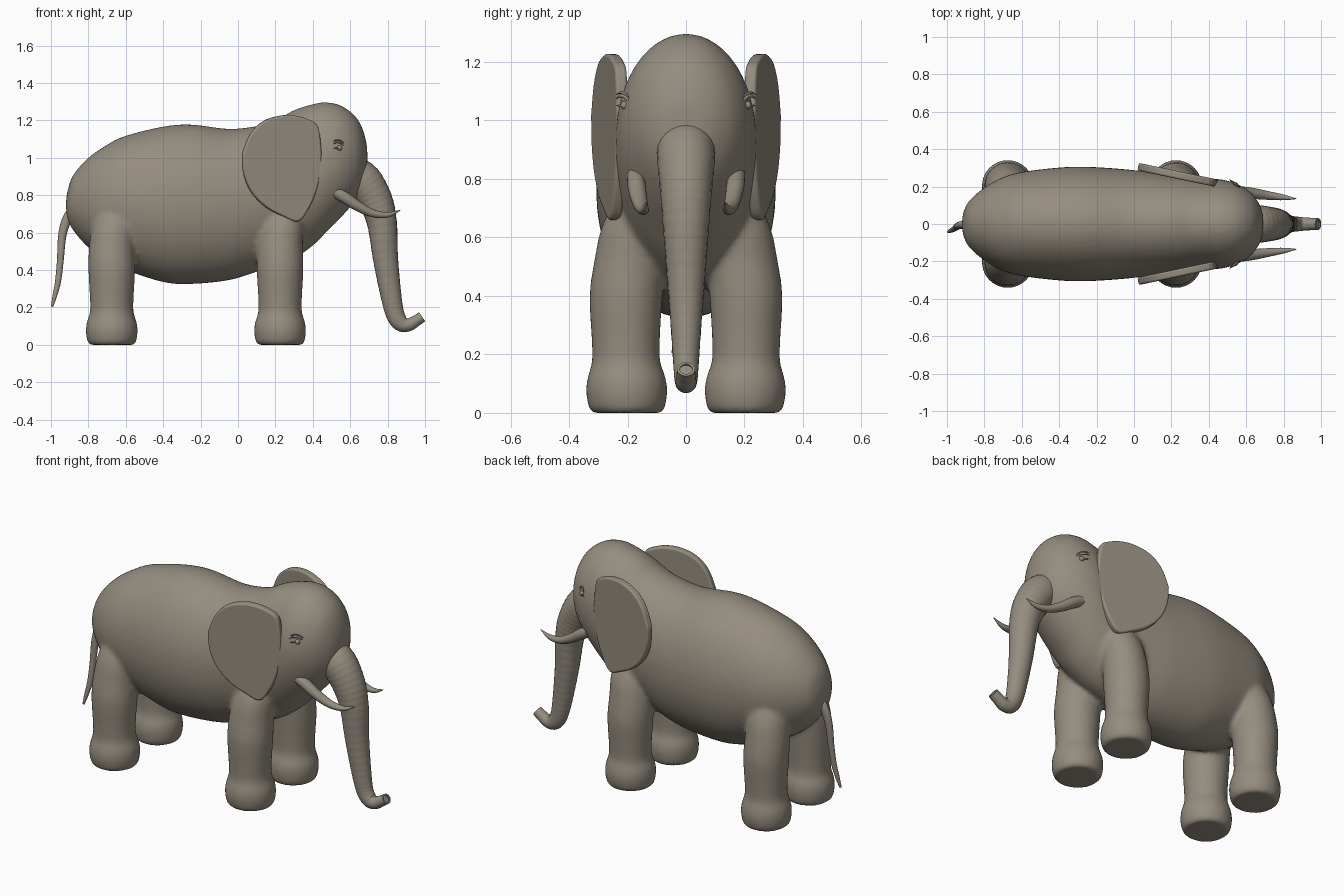
import bpy, bmesh, math
from mathutils import Vector

cube = bpy.data.objects.get("Cube")
if cube:
    bpy.data.objects.remove(cube, do_unlink=True)

skin = bpy.data.materials.new("grey brown skin")
skin.use_nodes = True
SKIN = (0.30, 0.265, 0.212, 1)
skin.diffuse_color = SKIN
skin.node_tree.nodes["Principled BSDF"].inputs["Base Color"].default_value = SKIN


def finish(name, bm, angle=50):
    bmesh.ops.recalc_face_normals(bm, faces=bm.faces)
    mesh = bpy.data.meshes.new(name)
    bm.to_mesh(mesh)
    bm.free()
    mesh.materials.append(skin)
    ob = bpy.data.objects.new(name, mesh)
    bpy.context.collection.objects.link(ob)
    bpy.ops.object.select_all(action="DESELECT")
    ob.select_set(True)
    bpy.context.view_layer.objects.active = ob
    bpy.ops.object.shade_smooth_by_angle(angle=math.radians(angle))
    return ob


def smooth_path(rows, steps):
    """Catmull-Rom resampling of station rows."""
    rows = [Vector(r) for r in rows]
    out = []
    for i in range(len(rows) - 1):
        a, b = rows[max(i - 1, 0)], rows[i]
        c, d = rows[i + 1], rows[min(i + 2, len(rows) - 1)]
        for s in range(steps):
            t = s / steps
            out.append(0.5 * (2 * b + (c - a) * t + (2 * a - 5 * b + 4 * c - d) * t * t
                              + (3 * b - a - 3 * c + d) * t ** 3))
    return out + [rows[-1]]


def sweep(bm, rows, axis=None, sides=32, steps=5, bore=0):
    """Elliptical tube through rows of x, y, z, side radius, other radius."""
    path = smooth_path(rows, steps)
    spots = [Vector(p[:3]) for p in path]
    rings = []

    def ring(i, scale=1.0):
        tangent = spots[min(i + 1, len(spots) - 1)] - spots[max(i - 1, 0)]
        along = Vector(axis) if axis else tangent.normalized()
        other = along.cross(Vector((0, 1, 0))).normalized()
        side = other.cross(along)
        ra, rb = max(path[i][3], 0.001) * scale, max(path[i][4], 0.001) * scale
        turn = [2 * math.pi * k / sides for k in range(sides)]
        rings.append([bm.verts.new(spots[i] + side * ra * math.cos(t) + other * rb * math.sin(t))
                      for t in turn])

    for i in range(len(path)):
        ring(i)
    if bore:  # fold the wall back inside for an open end
        ring(len(path) - 1, bore)
        ring(len(path) - 5, bore)
    for lo, hi in zip(rings, rings[1:]):
        for k in range(sides):
            n = (k + 1) % sides
            bm.faces.new((lo[k], lo[n], hi[n], hi[k]))
    bm.faces.new(rings[0])
    bm.faces.new(rings[-1])


# Torso and head: x, underside, topline, half width
torso = [(-.92, .73, .77, .015), (-.91, .67, .83, .07), (-.88, .61, .91, .125), (-.8, .52, 1.0, .195),
         (-.7, .45, 1.07, .25), (-.6, .40, 1.118, .278), (-.4, .335, 1.167, .302), (-.25, .325, 1.178, .306),
         (-.05, .345, 1.155, .293), (.1, .39, 1.17, .275), (.2, .42, 1.2, .262), (.3, .46, 1.255, .25),
         (.4, .53, 1.287, .242), (.47, .6, 1.297, .238), (.55, .68, 1.28, .215), (.62, .76, 1.23, .172),
         (.66, .82, 1.17, .125), (.685, .89, 1.09, .07), (.692, .97, 1.03, .015)]
bm = bmesh.new()
sweep(bm, [(x, 0, (lo + hi) / 2, w, (hi - lo) / 2) for x, lo, hi, w in torso], (1, 0, 0), 48)

# Legs: height, y centre, radius, forward offset
leg = [(0, .202, .118, 0), (.015, .202, .13, 0), (.07, .203, .139, 0), (.12, .203, .134, 0),
       (.175, .205, .117, 0), (.25, .206, .117, 0), (.4, .205, .125, 0), (.52, .192, .122, 0),
       (.64, .172, .115, .01), (.74, .14, .09, .02), (.8, .1, .05, .03)]
for x0 in (.225, -.675):
    for s in (-1, 1):
        sweep(bm, [(x0 + dx, s * y, z, r, r) for z, y, r, dx in leg], (0, 0, 1))
body = finish("body_and_legs", bm)
remesh = body.modifiers.new("blend", "REMESH")
remesh.mode = "VOXEL"
remesh.voxel_size = 0.013
remesh.use_smooth_shade = True
relax = body.modifiers.new("relax", "SMOOTH")
relax.factor = 0.5
relax.iterations = 8

# Trunk with fine wrinkles and an open tip
trunk = [(.6, 0, .93, .095, .09), (.67, 0, .875, .1, .1), (.735, 0, .77, .09, .092), (.77, 0, .65, .08, .08),
         (.788, 0, .47, .066, .068), (.812, 0, .3, .053, .058), (.838, 0, .17, .044, .05),
         (.87, 0, .117, .04, .045), (.91, 0, .107, .036, .036), (.95, 0, .127, .033, .031),
         (.985, 0, .15, .031, .029)]
dense = smooth_path(trunk, 8)
rows = [(*p[:3], p[3] * (1 - .012 * (i % 2)), p[4] * (1 - .012 * (i % 2))) for i, p in enumerate(dense)]
bm = bmesh.new()
sweep(bm, rows, None, 24, 2, .7)
finish("trunk", bm)

# Tail
tail = [(-.87, 0, .74, .02, .025), (-.915, -.004, .67, .021, .026), (-.94, -.01, .58, .019, .022),
        (-.95, -.018, .45, .016, .018), (-.962, -.027, .34, .014, .016), (-.98, -.036, .26, .011, .012),
        (-.994, -.043, .205, .006, .006)]
bm = bmesh.new()
sweep(bm, tail, None, 16)
finish("tail", bm)

# Paired parts
tusk = [(.52, .172, .815, .03, .03), (.575, .17, .785, .031, .031), (.64, .163, .742, .029, .027),
        (.72, .152, .703, .023, .021), (.8, .142, .695, .015, .014), (.868, .135, .72, .002, .002)]
ear = [(.018, 1.02), (.025, .92), (.065, .82), (.14, .74), (.23, .69), (.315, .66), (.37, .725),
       (.415, .83), (.438, .95), (.438, 1.06), (.42, 1.17), (.37, 1.205), (.3, 1.225), (.22, 1.225),
       (.13, 1.195), (.06, 1.125), (.018, 1.02)]
lids = {"upper_eyelid": (1.064, .02, .006), "lower_eyelid": (1.042, .007, .004), "brow": (1.08, .014, .004)}
for s, tag in ((-1, "near"), (1, "far")):
    bm = bmesh.new()
    sweep(bm, [(x, s * y, z, a, b) for x, y, z, a, b in tusk], None, 20)
    finish("tusk_" + tag, bm)

    # Ear: outline extruded on a slanted plane
    bm = bmesh.new()
    outline = smooth_path(ear, 4)[:-1]
    inner = bm.faces.new([bm.verts.new((x, s * (.29 - .21 * x), z)) for x, z in outline])
    extruded = bmesh.ops.extrude_face_region(bm, geom=[inner])["geom"]
    bmesh.ops.translate(bm, vec=(.008, s * .04, 0),
                        verts=[g for g in extruded if isinstance(g, bmesh.types.BMVert)])
    flap = finish("ear_" + tag, bm, 40)
    bevel = flap.modifiers.new("soft rim", "BEVEL")
    bevel.width = .01
    bevel.segments = 3
    bevel.limit_method = "ANGLE"
    bevel.angle_limit = math.radians(50)

    # Eye ball and arched lids
    bm = bmesh.new()
    bmesh.ops.create_uvsphere(bm, u_segments=16, v_segments=10, radius=.014)
    bmesh.ops.translate(bm, vec=(.542, s * .21, 1.052), verts=bm.verts)
    finish("eye_" + tag, bm)
    for name, (z, rise, r) in lids.items():
        bm = bmesh.new()
        arc = [(.54 + .032 * t, s * (.215 - .025 * t), z + rise * (1 - t * t) - .008 * t, r * (1.1 - t * t),
                r * (1.1 - t * t)) for t in (-1, -.5, 0, .5, 1)]
        sweep(bm, arc, None, 10)
        finish(name + "_" + tag, bm)
